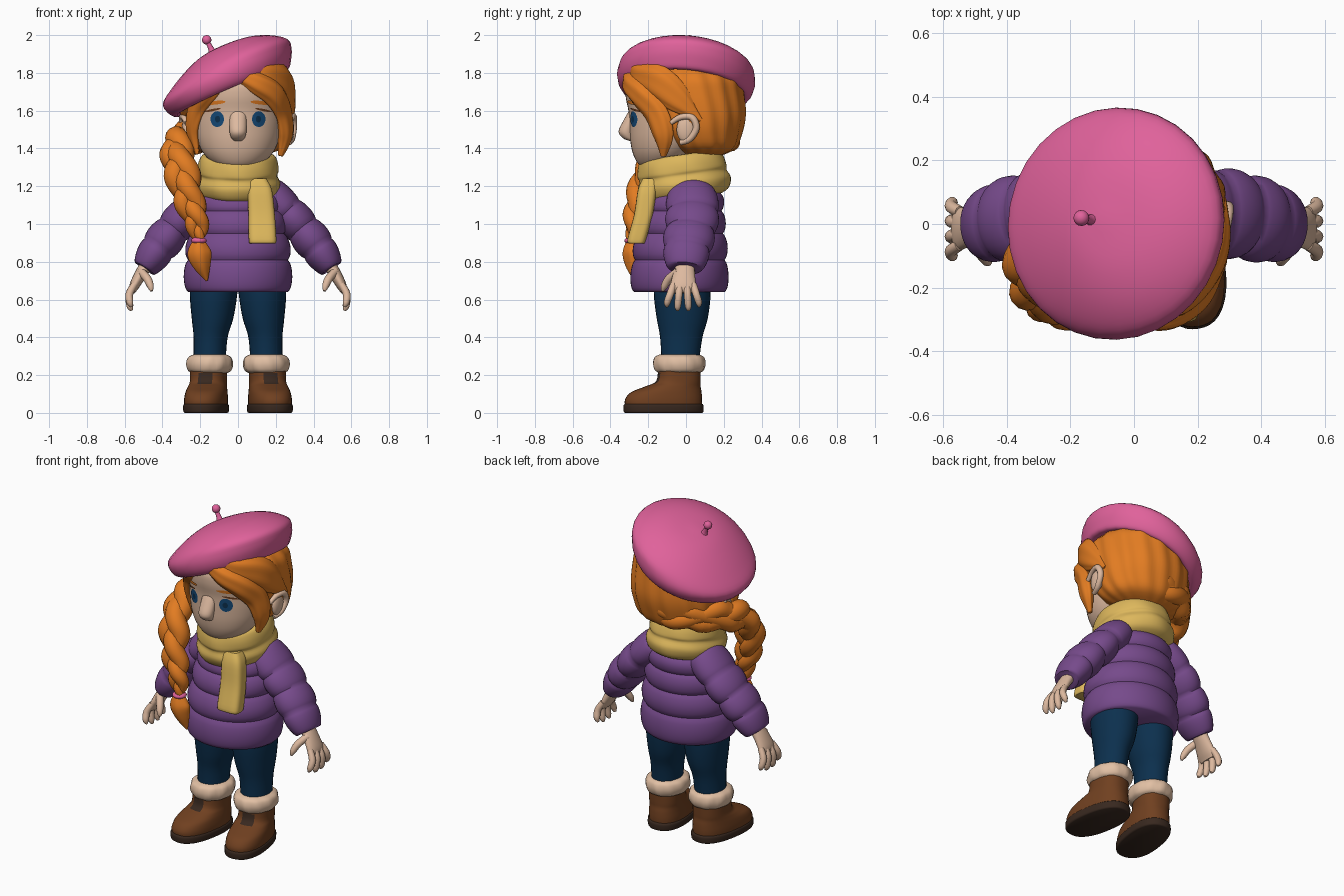
import bpy, bmesh
from math import sin, cos, pi, radians
from mathutils import Vector, Matrix
from mathutils.bvhtree import BVHTree

cube = bpy.data.objects.get("Cube")
if cube:
    bpy.data.objects.remove(cube, do_unlink=True)


def material(name, code):
    srgb = [int(code[i:i + 2], 16) / 255 for i in (0, 2, 4)]
    col = [c / 12.92 if c <= 0.04 else ((c + 0.055) / 1.055) ** 2.4 for c in srgb] + [1]
    m = bpy.data.materials.new(name)
    m.use_nodes = True
    m.diffuse_color = col
    m.node_tree.nodes["Principled BSDF"].inputs["Base Color"].default_value = col
    return m


PINK = material("pink felt", "E0629B")
ORANGE = material("orange hair", "E27C22")
SKIN = material("skin", "DDB99F")
YELLOW = material("yellow wool", "DDB75C")
PURPLE = material("purple quilt", "764A8B")
NAVY = material("navy denim", "0C304E")
BROWN = material("brown leather", "704020")
DARK = material("dark rubber", "38281F")
FUR = material("cream fur", "E2C0A4")
IRIS = material("blue iris", "154A78")


def finish(name, bm, mat):
    bmesh.ops.recalc_face_normals(bm, faces=bm.faces)
    me = bpy.data.meshes.new(name)
    bm.to_mesh(me)
    bm.free()
    me.materials.append(mat)
    for p in me.polygons:
        p.use_smooth = True
    me.set_sharp_from_angle(angle=radians(50))
    ob = bpy.data.objects.new(name, me)
    bpy.context.collection.objects.link(ob)
    return ob


def spline(pts, i, f):
    """Smooth interpolation of every component between point i and i + 1."""
    p = [pts[min(max(j, 0), len(pts) - 1)] for j in range(i - 1, i + 3)]
    return [b + f * (c - a + f * (2 * a - 5 * b + 4 * c - d + f * (3 * (b - c) + d - a))) / 2
            for a, b, c, d in zip(*p)]


def sweep(name, path, mat, ref="flat", s=1, n=20, steps=4, puff=0, ripple=0, lobes=12,
          twist=0, square=2, matrix=None):
    """Skin elliptical rings (x, y, z, a, b) along a path; s = -1 mirrors in x."""
    samples = [(i + k / steps, spline(path, i, k / steps))
               for i in range(len(path) - 1) for k in range(steps)]
    samples.append((len(path) - 1, list(path[-1])))
    bm, rings = bmesh.new(), []
    for j, (t, (x, y, z, a, b)) in enumerate(samples):
        c, u, v = Vector((x, y, z)), Vector((1, 0, 0)), Vector((0, 1, 0))
        if ref != "flat":
            lo, hi = samples[max(j - 1, 0)][1], samples[min(j + 1, len(samples) - 1)][1]
            d = (Vector(hi[:3]) - Vector(lo[:3])).normalized()
            out = Vector((x, y + 0.02, 0)) if ref == "radial" else Vector(ref)
            u = out.cross(d).normalized()
            v = d.cross(u)
        k = 1 - puff * (1 - abs(sin(pi * t)) ** .65)
        ring = []
        for q in range(n):
            w = 2 * pi * q / n
            m = k * (1 + ripple * cos(lobes * w + twist * t))
            m /= (abs(cos(w)) ** square + abs(sin(w)) ** square) ** (1 / square)
            co = c + u * (a * m * cos(w)) + v * (b * m * sin(w))
            if matrix:
                co = matrix @ co
            ring.append(bm.verts.new((co.x * s, co.y, co.z)))
        rings.append(ring)
    for r0, r1 in zip(rings, rings[1:]):
        for q in range(n):
            bm.faces.new((r0[q], r0[(q + 1) % n], r1[(q + 1) % n], r1[q]))
    bm.faces.new(rings[0])
    bm.faces.new(rings[-1])
    return finish(name, bm, mat)


def ball(name, loc, scale, mat):
    bm = bmesh.new()
    bmesh.ops.create_uvsphere(bm, u_segments=16, v_segments=10, radius=1,
                              matrix=Matrix.Translation(loc) @ Matrix.Diagonal((*scale, 1)))
    return finish(name, bm, mat)


def turn_about(point, angle, axis):
    p = Matrix.Translation(point)
    return p @ Matrix.Rotation(radians(angle), 4, axis) @ p.inverted()


# Head and nose
head = sweep("head", [(0, -.15, 1.285, .05, .05), (0, -.14, 1.315, .12, .11), (0, -.12, 1.37, .18, .16),
                      (0, -.1, 1.44, .215, .195), (0, -.09, 1.52, .23, .21), (0, -.08, 1.6, .235, .225),
                      (0, -.08, 1.68, .235, .24), (0, -.07, 1.75, .225, .24), (0, -.06, 1.8, .15, .17)],
             SKIN, n=40)
sweep("nose", [(0, -.27, 1.62, .04, .02), (0, -.295, 1.55, .045, .035), (0, -.315, 1.49, .045, .042),
               (0, -.305, 1.455, .035, .03), (0, -.285, 1.44, .02, .015)], SKIN)
face = BVHTree.FromPolygons([v.co for v in head.data.vertices],
                            [p.vertices for p in head.data.polygons])


def decal(name, x, z, rx, rz, tilt, mat, lift):
    """Thin oval plate laid on the face."""
    bm, loops = bmesh.new(), []
    for f in (.02, .35, .7, 1):
        loop = []
        for q in range(16):
            w = 2 * pi * q / 16
            p, r = f * rx * cos(w), f * rz * sin(w)
            px, pz = x + p * cos(tilt) - r * sin(tilt), z + p * sin(tilt) + r * cos(tilt)
            hit = face.ray_cast(Vector((px, -1, pz)), Vector((0, 1, 0)))[0]
            loop.append(bm.verts.new((px, hit.y - lift, pz)))
        loops.append(loop)
    bm.faces.new(loops[0])
    for a, b in zip(loops, loops[1:]):
        for q in range(16):
            bm.faces.new((a[q], a[(q + 1) % 16], b[(q + 1) % 16], b[q]))
    ob = finish(name, bm, mat)
    if ob.data.polygons[0].normal.y > 0:
        ob.data.flip_normals()


# Hair cap and locks that frame the face
sweep("hair_cap", [(0, .08, 1.36, .12, .1), (0, .08, 1.4, .23, .18), (0, .06, 1.48, .275, .235),
                   (0, .05, 1.58, .29, .265), (0, .03, 1.7, .285, .275), (0, .02, 1.78, .265, .27),
                   (0, .02, 1.86, .18, .19)], ORANGE, n=96, ripple=.018, lobes=16, twist=.7)
locks = [
    [(-.02, -.3, 1.8, .03, .02), (.1, -.3, 1.745, .055, .035), (.19, -.245, 1.685, .065, .04),
     (.24, -.16, 1.59, .065, .035), (.25, -.12, 1.47, .055, .035), (.225, -.12, 1.36, .015, .012)],
    [(.02, -.27, 1.83, .04, .03), (.14, -.25, 1.79, .07, .04), (.23, -.15, 1.75, .09, .045),
     (.275, -.04, 1.66, .07, .03), (.28, .08, 1.55, .01, .01)],
    [(-.06, -.3, 1.79, .03, .02), (-.15, -.27, 1.71, .055, .035), (-.215, -.18, 1.62, .06, .035),
     (-.24, -.13, 1.5, .05, .03), (-.215, -.13, 1.37, .012, .01)],
    [(-.1, -.27, 1.8, .04, .03), (-.22, -.17, 1.7, .06, .04), (-.275, -.03, 1.62, .05, .03),
     (-.28, .08, 1.52, .01, .01)],
]
for i, lock in enumerate(locks):
    sweep(f"hair_lock_{i + 1}", lock, ORANGE, ref="radial", ripple=.05, lobes=6, n=36, steps=6)

# Three woven braid strands over the right shoulder
braid = [(-.02, .24, 1.47, .055), (-.18, .19, 1.47, .062), (-.29, .05, 1.45, .066),
         (-.325, -.1, 1.4, .066), (-.3, -.2, 1.28, .064), (-.265, -.25, 1.14, .056),
         (-.222, -.275, 1.02, .046), (-.207, -.285, .92, .024)]
for k in range(3):
    strand = []
    for j in range(43):
        i = min(j // 6, 6)
        x, y, z, r = spline(braid, i, j / 6 - i)
        w = j * .33 + k * 2 * pi / 3
        side = Vector((0, 0, 1)).lerp(Vector((.9, -.35, .1)), min(max((j - 14) / 8, 0), 1))
        depth = Vector((-.6, -.7, 0))
        c = Vector((x, y, z)) + side * (r * .65 * sin(w)) + depth * (r * .35 * sin(2 * w))
        strand.append((*c, r * .9, r * .9))
    sweep(f"braid_strand_{k + 1}", strand, ORANGE, ref=(-.7, -.7, .1), n=14, steps=2)
ball("braid_tie", (-.207, -.285, .912), (.042, .042, .02), PINK)
sweep("braid_tail", [(-.207, -.285, .92, .025, .025), (-.205, -.285, .85, .06, .048),
                     (-.19, -.28, .78, .045, .038), (-.165, -.27, .7, .006, .006)],
      ORANGE, ref=(0, 1, 0), ripple=.05, lobes=4, n=32, steps=6)

# Beret, fuller on its raised side, with stem and bobble
tilt = Matrix.Translation((-.06, 0, 1.76)) @ Matrix.Rotation(radians(-5), 4, "X") \
    @ Matrix.Rotation(radians(-23), 4, "Y")
sweep("beret", [(0, 0, -.02, .24, .24), (0, 0, -.055, .28, .28), (0, 0, -.07, .325, .325),
                (0, 0, -.035, .355, .357), (.012, 0, .02, .37, .366), (.05, 0, .075, .332, .342),
                (.063, 0, .13, .24, .26), (.06, 0, .165, .14, .15), (.04, 0, .178, .02, .02)],
      PINK, n=32, matrix=tilt)
sweep("beret_stem", [(-.01, 0, .15, .04, .03), (-.01, 0, .18, .017, .016), (-.013, 0, .23, .012, .012)],
      PINK, n=10, matrix=tilt)
ball("beret_bobble", tilt @ Vector((-.013, 0, .24)), (.025, .025, .025), PINK)

# Scarf wrap and hanging end
sweep("scarf", [(0, -.015, 1.13, .15, .17), (0, -.015, 1.155, .205, .225), (0, -.015, 1.21, .225, .248),
                (0, -.015, 1.255, .21, .233), (0, -.015, 1.28, .215, .238), (0, -.015, 1.33, .208, .228),
                (0, -.015, 1.365, .185, .205), (0, -.015, 1.36, .13, .14)], YELLOW, n=48,
      ripple=.01, lobes=7, twist=1.1, matrix=turn_about((0, -.02, 1.25), 8, "X"))
sweep("scarf_end", [(.1, -.19, 1.24, .05, .04), (.115, -.205, 1.18, .065, .05), (.125, -.225, 1.05, .07, .05),
                    (.13, -.26, .92, .073, .05), (.13, -.262, .897, .068, .042)], YELLOW, square=4, n=32)

# Quilted jacket body: one path point per seam
sweep("jacket", [(0, -.035, .64, .285, .26), (0, -.033, .81, .287, .258), (0, -.025, .95, .265, .24),
                 (0, -.015, 1.07, .245, .22), (0, 0, 1.17, .21, .19), (0, 0, 1.25, .12, .11)],
      PURPLE, n=48, steps=10, puff=.08)

# Mirrored parts
for s, label in ((1, "left"), (-1, "right")):
    def part(name, path, mat, **kw):
        return sweep(f"{label}_{name}", path, mat, s=s, **kw)

    decal(label + "_iris", s * .11, 1.555, .036, .042, 0, IRIS, .004)
    decal(label + "_pupil", s * .108, 1.555, .014, .018, 0, NAVY, .006)
    decal(label + "_lashes", s * .135, 1.603, .045, .006, s * -.2, BROWN, .005)
    decal(label + "_brow", s * .12, 1.642, .055, .01, s * -.1, ORANGE, .006)

    ball(label + "_ear", (s * .275, 0, 1.5), (.022, .05, .07), SKIN)
    part("ear_rim", [(.275, -.08, 1.535, .012, .012), (.285, -.03, 1.565, .016, .016),
                     (.295, .03, 1.565, .018, .018), (.295, .055, 1.51, .018, .018),
                     (.285, .02, 1.45, .017, .017), (.27, -.03, 1.43, .014, .014)],
         SKIN, ref=(1, 0, 0), n=10)

    part("sleeve", [(.15, .03, 1.17, .1, .13), (.26, .035, 1.065, .1, .145), (.345, .025, .97, .1, .138),
                    (.425, .005, .87, .1, .132), (.495, -.005, .765, .07, .1)],
         PURPLE, ref=(0, 1, 0), n=28, steps=9, puff=.12)

    part("palm", [(.475, 0, .8, .034, .045), (.515, -.01, .735, .032, .058), (.55, -.015, .67, .026, .068),
                  (.562, -.015, .635, .014, .06)], SKIN, ref=(0, 1, 0))
    for i in range(4):
        y, spread = -.066 + i * .035, -.1 + i * .056
        drop = .02 if i in (1, 2) else 0
        part(f"finger_{i + 1}", [(.548, y, .68, .018, .018), (.575, (y + spread) / 2, .63, .02, .02),
                                 (.572, spread, .585 - drop, .018, .018),
                                 (.562, spread, .562 - drop, .007, .007)], SKIN, ref=(0, 1, 0), n=10)
    part("thumb", [(.515, -.04, .75, .022, .022), (.48, -.09, .71, .022, .022), (.463, -.115, .67, .018, .018),
                   (.458, -.125, .645, .007, .007)], SKIN, ref=(1, 0, 0), n=10)

    part("trouser_leg", [(.125, -.02, .75, .13, .15), (.13, -.02, .62, .125, .15),
                         (.135, -.02, .5, .11, .135), (.145, -.025, .4, .09, .112),
                         (.15, -.03, .28, .085, .1)], NAVY, n=28)

    part("boot_cuff", [(.15, -.035, .21, .09, .105), (.15, -.035, .225, .114, .128),
                       (.15, -.035, .26, .124, .138), (.15, -.035, .295, .114, .128),
                       (.15, -.035, .31, .083, .1)], FUR, n=40, ripple=.02, lobes=10, twist=1)
    toe_out = turn_about((.155, -.03, 0), 9, "Z")
    boot = part("boot", [(.155, -.12, .03, .108, .203), (.155, -.12, .07, .11, .205),
                         (.155, -.105, .11, .106, .187), (.155, -.07, .14, .1, .147),
                         (.155, -.04, .17, .096, .117), (.155, -.035, .25, .096, .112)],
                BROWN, n=32, square=2.4, matrix=toe_out)
    # Dark tongue: the front columns of the boot, just above the instep
    boot.data.materials.append(DARK)
    for p in boot.data.polygons:
        if p.index % 32 in range(22, 26) and .15 < p.center.z < .21:
            p.material_index = 1
    part("boot_sole", [(.155, -.12, 0, .107, .205), (.155, -.12, .008, .114, .212),
                       (.155, -.12, .038, .115, .213), (.155, -.12, .048, .108, .206)],
         DARK, n=40, square=2.4, matrix=toe_out)
